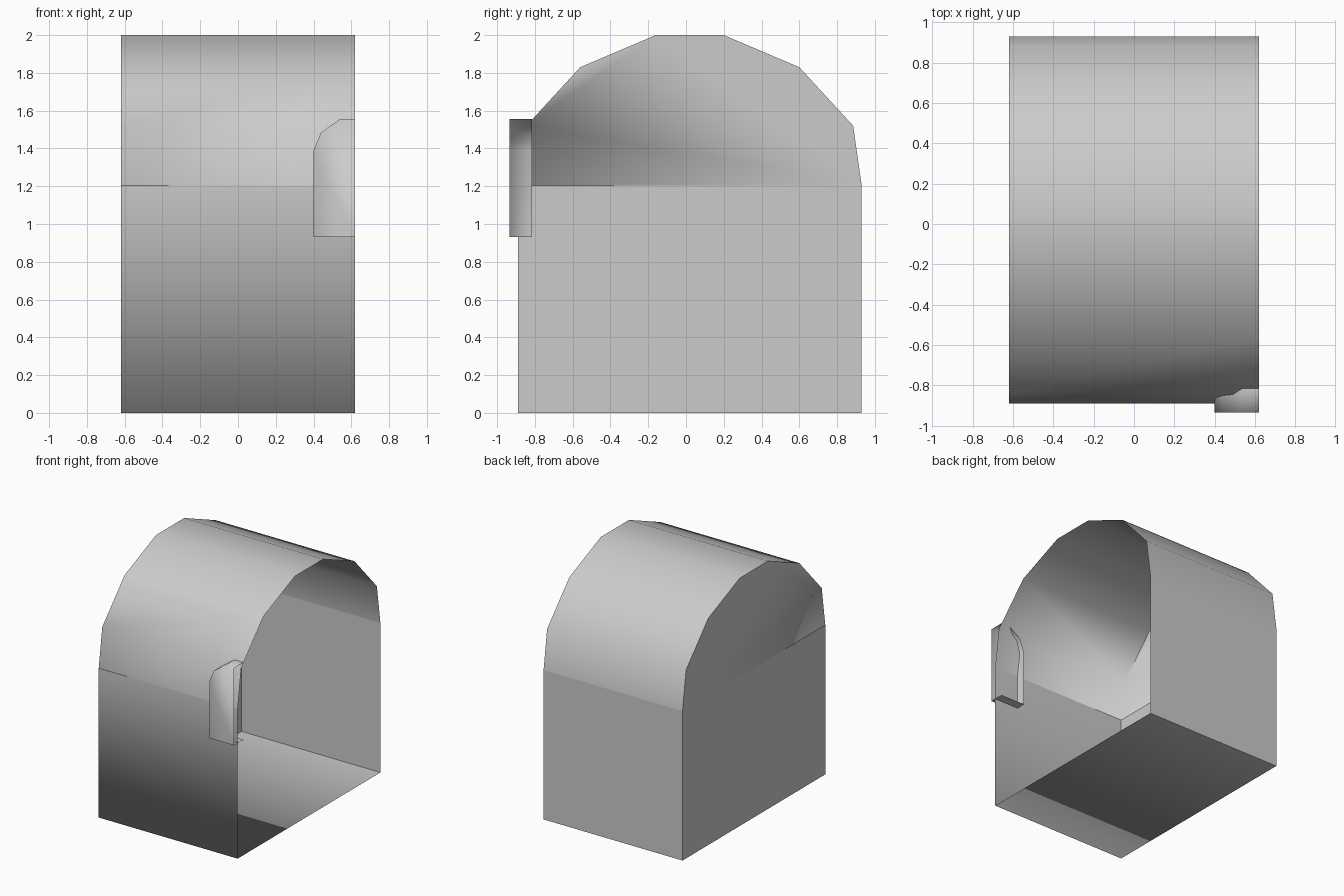
import bpy
import bmesh

cube = bpy.data.objects.get("Cube")
if cube:
    bpy.data.objects.remove(cube, do_unlink=True)

# One plain grey for everything
grey = bpy.data.materials.new("light grey")
grey.use_nodes = True
colour = (0.6, 0.6, 0.6, 1)
grey.diffuse_color = colour
grey.node_tree.nodes["Principled BSDF"].inputs["Base Color"].default_value = colour


def finish(bm, name):
    for face in bm.faces:
        face.smooth = True
    mesh = bpy.data.meshes.new(name)
    bm.normal_update()
    bm.to_mesh(mesh)
    bm.free()
    mesh.materials.append(grey)
    obj = bpy.data.objects.new(name, mesh)
    bpy.context.collection.objects.link(obj)
    return obj


def sharpen(bm, rule):
    for edge in bm.edges:
        if rule(edge):
            edge.smooth = False


# Box shell: half of an arch profile, mirrored about its own centre line
half_width, centre, spring = 0.62, 0.02, 1.205
half = [(0.91, 0), (0.91, spring), (0.865, 1.52), (0.58, 1.83), (0.18, 2)]
profile = [(centre - y, z) for y, z in half]
profile += [(centre + y, z) for y, z in reversed(half)]

bm = bmesh.new()
closed = [bm.verts.new((-half_width, y, z)) for y, z in profile]
opened = [bm.verts.new((half_width, y, z)) for y, z in profile]
count = len(profile)
for i in range(count):
    j = (i + 1) % count
    bm.faces.new((closed[i], opened[i], opened[j], closed[j]))

# End wall in two panels, split where the arch springs; the other end is open
lower = bm.faces.new((closed[0], closed[1], closed[-2], closed[-1]))
upper = bm.faces.new(closed[1:-1])
front_rim = bm.edges.get((closed[1], closed[2]))
bm.normal_update()


def shell_crease(edge):
    if edge == front_rim:
        return False
    at_end = any(f in (lower, upper) for f in edge.link_faces)
    at_spring = all(abs(v.co.z - spring) < 0.001 for v in edge.verts)
    at_back_foot = all(v.co.z < 0.001 and v.co.y > 0 for v in edge.verts)
    return at_end or at_spring or at_back_foot


sharpen(bm, shell_crease)
finish(bm, "arched_box_shell")

# Latch: shallow cover with a rounded corner, open at the back and at +x
outline = [(half_width, 0.93), (0.4, 0.93), (0.4, 1.39),
           (0.44, 1.485), (0.54, 1.555), (half_width, 1.555)]
bm = bmesh.new()
front = [bm.verts.new((x, -0.935, z)) for x, z in outline]
back = [bm.verts.new((x, -0.815, z)) for x, z in outline]
plate = bm.faces.new(list(reversed(front)))
for i in range(len(outline) - 1):
    bm.faces.new((front[i], front[i + 1], back[i + 1], back[i]))
bm.normal_update()
if plate.normal.y > 0:
    bmesh.ops.reverse_faces(bm, faces=[plate])
bmesh.ops.recalc_face_normals(bm, faces=bm.faces)
if plate.normal.y > 0:
    bmesh.ops.reverse_faces(bm, faces=bm.faces)
foot = {front[0], front[1], back[0], back[1]}
sharpen(bm, lambda e: all(v in foot for v in e.verts))
finish(bm, "latch_cover")
